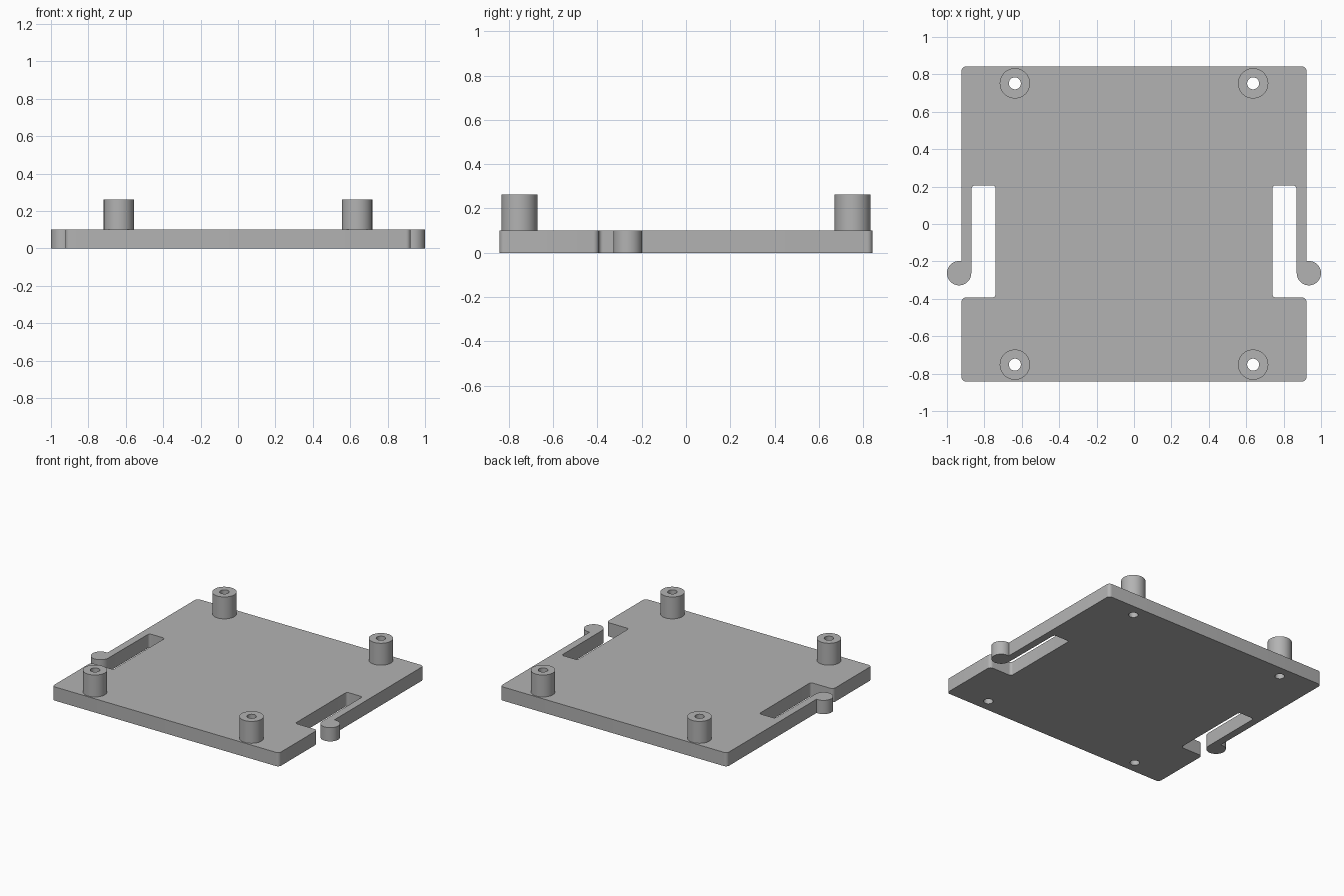
import bpy, bmesh, math
from mathutils import Vector

cube = bpy.data.objects.get("Cube")
if cube:
    bpy.data.objects.remove(cube, do_unlink=True)

GREY = (0.45, 0.45, 0.45, 1.0)
mat = bpy.data.materials.new("plain grey")
mat.use_nodes = True
mat.diffuse_color = GREY
mat.node_tree.nodes["Principled BSDF"].inputs["Base Color"].default_value = GREY

THICK, POST_TOP = 0.101, 0.262
POST_X, POST_Y, POST_R, HOLE_R = 0.637, 0.752, 0.081, 0.032


def arc(cx, cy, r, a0, a1, n):
    """Points along an arc, angles in degrees."""
    angles = [math.radians(a0 + (a1 - a0) * i / n) for i in range(n + 1)]
    return [Vector((cx + r * math.cos(a), cy + r * math.sin(a))) for a in angles]


def circle(cx, cy, r, n=48):
    return arc(cx, cy, r, 0, 360, n)[:-1]


def fillet(prev, corner, nxt, r, n=6):
    """Round a right-angled corner."""
    u, v = (prev - corner).normalized(), (nxt - corner).normalized()
    centre = corner + (u + v) * r
    steps = [math.pi / 2 * i / n for i in range(n + 1)]
    return [centre - v * r * math.cos(t) - u * r * math.sin(t) for t in steps]


def solid(name, loops, z0, z1):
    """Extrude a flat region; loops after the first are holes."""
    bm = bmesh.new()
    for loop in loops:
        vs = [bm.verts.new((p.x, p.y, z0)) for p in loop]
        for a, b in zip(vs, vs[1:] + vs[:1]):
            bm.edges.new((a, b))
    bmesh.ops.triangle_fill(bm, edges=bm.edges[:], use_beauty=True, normal=(0, 0, 1))
    ext = bmesh.ops.extrude_face_region(bm, geom=bm.faces[:], use_keep_orig=True)
    top = [g for g in ext["geom"] if isinstance(g, bmesh.types.BMVert)]
    bmesh.ops.translate(bm, verts=top, vec=(0, 0, z1 - z0))
    bmesh.ops.recalc_face_normals(bm, faces=bm.faces[:])
    mesh = bpy.data.meshes.new(name)
    bm.to_mesh(mesh)
    bm.free()
    mesh.materials.append(mat)
    obj = bpy.data.objects.new(name, mesh)
    bpy.context.collection.objects.link(obj)
    bpy.ops.object.select_all(action="DESELECT")
    obj.select_set(True)
    bpy.context.view_layer.objects.active = obj
    bpy.ops.object.shade_smooth_by_angle(angle=math.radians(30))


# Left half of the plate outline, front to back, with a slot and spring clip
W, D = 0.923, 0.842
SLOT_IN, SLOT_OUT, SLOT_FRONT, SLOT_BACK = 0.74, 0.868, -0.393, 0.207
KNOB_X, KNOB_Y, KNOB_R = 0.935, -0.263, 0.065
V = Vector
corners = [V((0, -D)), V((W, -D)), V((W, SLOT_FRONT)), V((SLOT_IN, SLOT_FRONT)),
           V((SLOT_IN, SLOT_BACK)), V((SLOT_OUT, SLOT_BACK)), V((SLOT_OUT, KNOB_Y))]
half = []
for i, radius in enumerate((0.025, 0.025, 0.018, 0.018, 0.018), start=1):
    half += fillet(corners[i - 1], corners[i], corners[i + 1], radius)
join = math.degrees(math.acos((W - KNOB_X) / KNOB_R))
half += arc(KNOB_X, KNOB_Y, KNOB_R, 180, 360 + join, 32)
half += fillet(V((W, 0)), V((W, D)), V((0, D)), 0.025)
outline = half + [V((-p.x, p.y)) for p in reversed(half)]

# Plate with screw holes, and a hollow post over each hole
spots = [(x, y) for x in (-POST_X, POST_X) for y in (-POST_Y, POST_Y)]
solid("base_plate", [outline] + [circle(x, y, HOLE_R) for x, y in spots], 0, THICK)
for x, y in spots:
    name = ("front" if y < 0 else "back") + ("_left" if x > 0 else "_right") + "_post"
    solid(name, [circle(x, y, POST_R), circle(x, y, HOLE_R)], THICK, POST_TOP)
